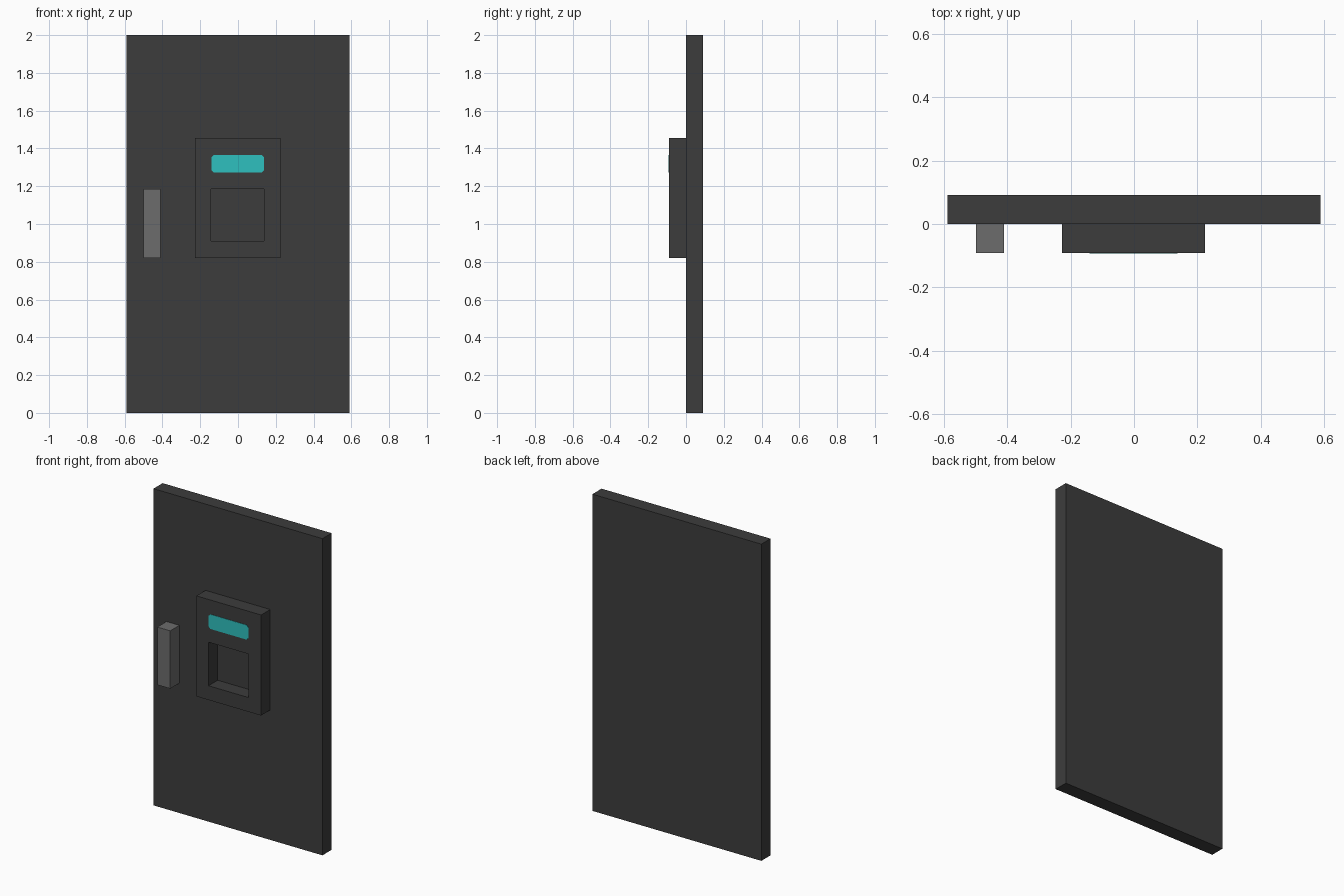
import bpy
import bmesh

cube = bpy.data.objects.get("Cube")
if cube:
    bpy.data.objects.remove(cube, do_unlink=True)


def material(name, rgb):
    mat = bpy.data.materials.new(name)
    mat.use_nodes = True
    color = (*rgb, 1.0)
    mat.diffuse_color = color
    mat.node_tree.nodes["Principled BSDF"].inputs["Base Color"].default_value = color
    return mat


charcoal = material("charcoal", (0.046, 0.046, 0.046))
grey = material("mid grey", (0.15, 0.15, 0.15))
teal = material("teal", (0.028, 0.53, 0.52))


def finish(name, bm, mat):
    bmesh.ops.recalc_face_normals(bm, faces=bm.faces[:])
    mesh = bpy.data.meshes.new(name)
    bm.to_mesh(mesh)
    bm.free()
    mesh.materials.append(mat)
    obj = bpy.data.objects.new(name, mesh)
    bpy.context.collection.objects.link(obj)
    return obj


def loop(bm, outline, y):
    return [bm.verts.new((x, y, z)) for x, z in outline]


def bridge(bm, a, b):
    n = len(a)
    for i in range(n):
        j = (i + 1) % n
        bm.faces.new((a[i], a[j], b[j], b[i]))


def rect(x0, x1, z0, z1):
    return [(x0, z0), (x1, z0), (x1, z1), (x0, z1)]


def cut_rect(x0, x1, z0, z1, c):
    """Rectangle with small cut corners."""
    return [(x0 + c, z0), (x1 - c, z0), (x1, z0 + c), (x1, z1 - c),
            (x1 - c, z1), (x0 + c, z1), (x0, z1 - c), (x0, z0 + c)]


def slab(name, outline, y0, y1, mat):
    """Solid outline extruded from y0 to y1."""
    bm = bmesh.new()
    front, back = loop(bm, outline, y0), loop(bm, outline, y1)
    bm.faces.new(front)
    bm.faces.new(back)
    bridge(bm, front, back)
    return finish(name, bm, mat)


def frame(name, outer, inner, y0, y1, mat):
    """Slab with an opening that passes right through it."""
    bm = bmesh.new()
    rings = [loop(bm, outer, y0), loop(bm, inner, y0),
             loop(bm, inner, y1), loop(bm, outer, y1)]
    for i in range(4):
        bridge(bm, rings[i], rings[(i + 1) % 4])
    return finish(name, bm, mat)


DEPTH = 0.091

# Door leaf
slab("door_panel", rect(-0.59, 0.59, 0.0, 2.0), 0.0, DEPTH, charcoal)

# Raised dispenser housing; the door closes the back of its recess
frame("dispenser_housing", rect(-0.227, 0.225, 0.82, 1.455),
      rect(-0.142, 0.138, 0.91, 1.185), -DEPTH, 0.0, charcoal)

# Display above the recess
slab("display", cut_rect(-0.14, 0.137, 1.273, 1.365, 0.012),
     -DEPTH - 0.002, -DEPTH + 0.001, teal)

# Door handle
slab("handle", rect(-0.5, -0.41, 0.82, 1.185), -DEPTH, 0.0, grey)
